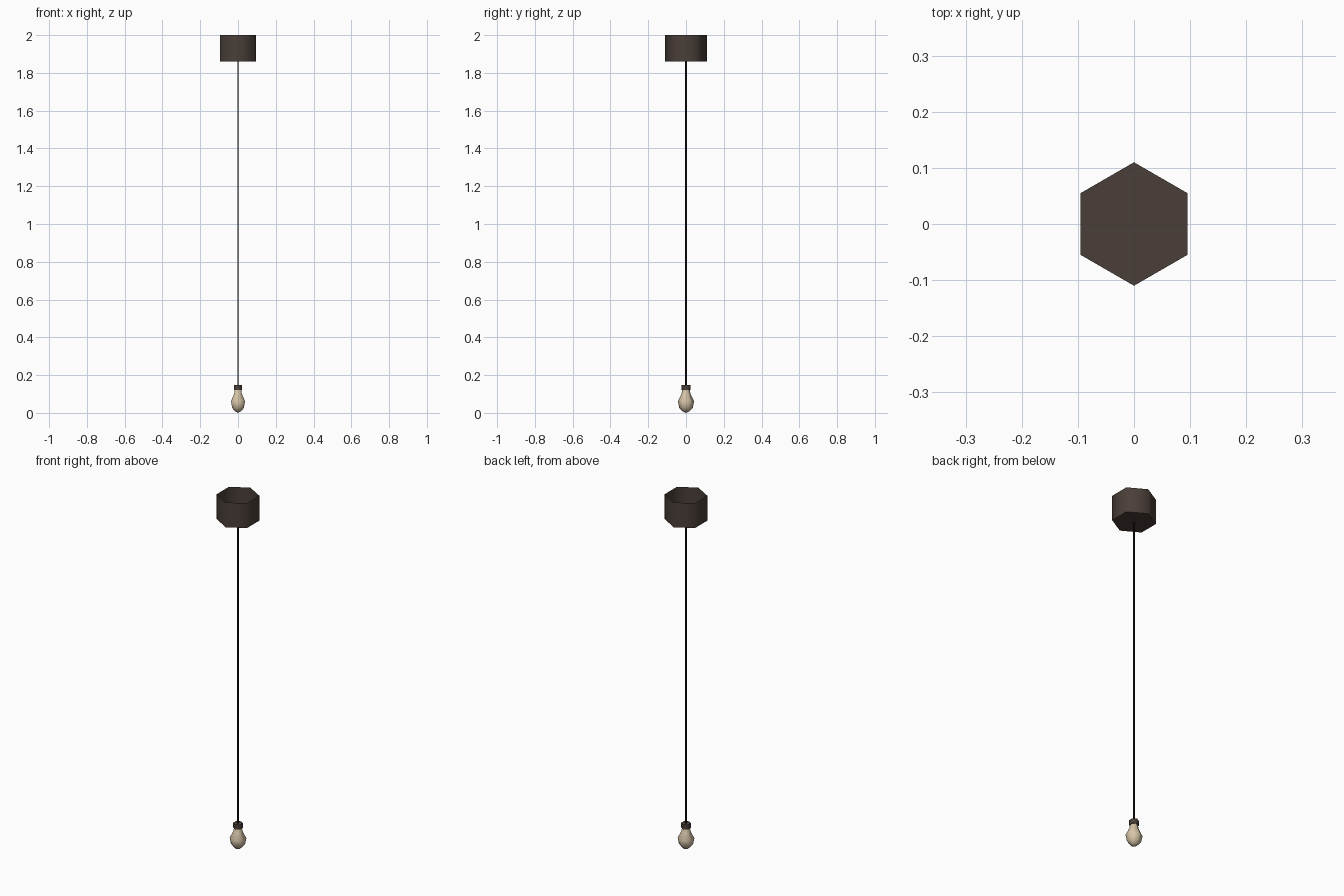
import bpy, bmesh, math

if "Cube" in bpy.data.objects:
    bpy.data.objects.remove(bpy.data.objects["Cube"])


def material(name, rgb):
    m = bpy.data.materials.new(name)
    m.diffuse_color = (*rgb, 1.0)
    m.use_nodes = True
    m.node_tree.nodes["Principled BSDF"].inputs["Base Color"].default_value = m.diffuse_color
    return m


BRONZE = material("dark bronze", (0.068, 0.049, 0.040))
BLACK = material("cord black", (0.012, 0.009, 0.008))
GLASS = material("warm glass", (0.68, 0.56, 0.39))


def lathe(name, profile, mat, sides=6, cap_first=False, cap_last=False, smooth=65):
    """Spin (radius, z) points, listed top to bottom, with corners on the y axis."""
    bm = bmesh.new()
    rings = []
    for r, z in profile:
        if r == 0:
            rings.append([bm.verts.new((0, 0, z))] * sides)
            continue
        rings.append([bm.verts.new((r * math.sin(2 * math.pi * i / sides),
                                    r * math.cos(2 * math.pi * i / sides), z))
                      for i in range(sides)])
    for a, b in zip(rings, rings[1:]):
        for i in range(sides):
            j = (i + 1) % sides
            corners = list(dict.fromkeys((a[i], a[j], b[j], b[i])))
            bm.faces.new(corners)
    if cap_first:
        bm.faces.new(rings[0])
    if cap_last:
        bm.faces.new(rings[-1])
    bmesh.ops.recalc_face_normals(bm, faces=bm.faces)
    mesh = bpy.data.meshes.new(name)
    bm.to_mesh(mesh)
    bm.free()
    mesh.materials.append(mat)
    ob = bpy.data.objects.new(name, mesh)
    bpy.context.collection.objects.link(ob)
    bpy.ops.object.select_all(action='DESELECT')
    ob.select_set(True)
    bpy.context.view_layer.objects.active = ob
    bpy.ops.object.shade_smooth_by_angle(angle=math.radians(smooth))
    return ob


# Ceiling cup, open at the top with a flat floor
lathe("ceiling_cup", [(0.11, 2.0), (0.11, 1.86)], BRONZE, cap_last=True)

# Hanging cord
lathe("cord", [(0.0045, 1.86), (0.0045, 0.145)], BLACK)

# Bulb socket
lathe("socket", [(0.025, 0.147), (0.025, 0.120)], BRONZE,
      cap_first=True, cap_last=True)

# Light bulb
lathe("bulb", [(0.020, 0.122), (0.024, 0.100), (0.043, 0.062),
               (0.036, 0.027), (0.020, 0.009), (0, 0.0)], GLASS)
